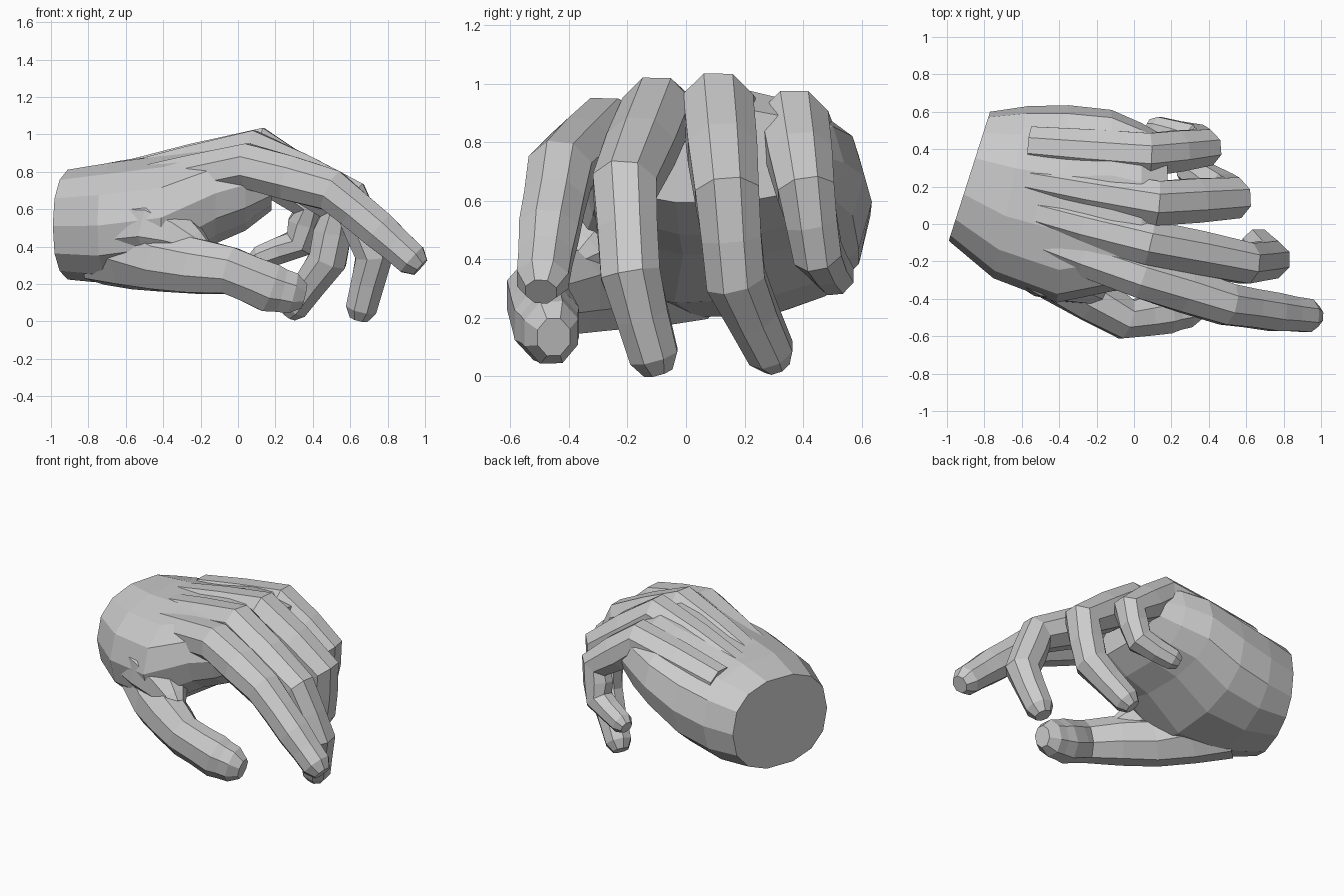
import bpy, bmesh, math
from mathutils import Vector

if "Cube" in bpy.data.objects:
    bpy.data.objects.remove(bpy.data.objects["Cube"])


def loft(name, rings):
    """Skin a list of closed rings, with fan caps on both ends."""
    bm = bmesh.new()
    loops = [[bm.verts.new(p) for p in r] for r in rings]
    n = len(rings[0])
    for a, b in zip(loops, loops[1:]):
        for i in range(n):
            j = (i + 1) % n
            bm.faces.new((a[i], a[j], b[j], b[i]))
    for end in (loops[0], loops[-1]):
        c = bm.verts.new(sum((v.co for v in end), Vector()) / n)
        for i in range(n):
            bm.faces.new((end[i], end[(i + 1) % n], c))
    bmesh.ops.recalc_face_normals(bm, faces=bm.faces)
    me = bpy.data.meshes.new(name)
    bm.to_mesh(me)
    bm.free()
    ob = bpy.data.objects.new(name, me)
    bpy.context.collection.objects.link(ob)
    return ob


def digit(name, joints, side=(0, 1, 0), flat=1.0, sides=8):
    """Tube through joints (x, y, z, radius), pinched between them, blunt tip."""
    pts = []
    for k, (a, b) in enumerate(zip(joints, joints[1:])):
        pts.append((Vector(a[:3]), a[3]))
        pinch = 0.97 if k > 1 else 1.03
        pts.append(((Vector(a[:3]) + Vector(b[:3])) / 2, (a[3] + b[3]) / 2 * pinch))
    end, r = Vector(joints[-1][:3]), joints[-1][3]
    out = (end - pts[-1][0]).normalized()
    pts += [(end, r), (end + out * r * 0.65, r * 0.6)]
    rings = []
    for i, (p, rad) in enumerate(pts):
        t = (pts[min(i + 1, len(pts) - 1)][0] - pts[max(i - 1, 0)][0]).normalized()
        u = Vector(side)
        u = (u - t * u.dot(t)).normalized()
        w = t.cross(u)
        ring = []
        for s in range(sides):
            ang = 2 * math.pi * (s + 0.5) / sides
            ring.append(p + u * rad * math.cos(ang) + w * rad * flat * math.sin(ang))
        rings.append(ring)
    return loft(name, rings)


# Palm sections: x, y min, y max, z bottom, z top, yaw, roll
sections = [
    (-0.88, -0.09, 0.60, 0.22, 0.82, 0.32, 0.03),
    (-0.66, -0.29, 0.63, 0.20, 0.86, 0.20, 0.04),
    (-0.38, -0.42, 0.635, 0.25, 0.90, 0.06, 0.04),
    (-0.12, -0.36, 0.61, 0.41, 0.96, 0.00, 0.0),
    (0.04, -0.34, 0.54, 0.48, 0.98, 0.00, 0.0),
    (0.18, -0.31, 0.46, 0.59, 0.92, 0.00, 0.0),
]
rings = []
for x, y0, y1, z0, z1, yaw, roll in sections:
    ring = []
    for s in range(14):
        a = 2 * math.pi * s / 14
        c, d = math.cos(a), math.sin(a)
        dy = (y1 - y0) / 2 * math.copysign(abs(c) ** 0.85, c)
        dz = (z1 - z0) / 2 * math.copysign(abs(d) ** 0.85, d)
        ring.append(Vector((x + yaw * dy, (y0 + y1) / 2 + dy, (z0 + z1) / 2 + dz + roll * dy)))
    rings.append(ring)
loft("palm", rings)

# Fingers: back-of-hand ridge, knuckle, two joints, tip
digit("index_finger", [(-0.55, -0.06, 0.72, 0.11), (0.05, -0.28, 0.83, 0.13),
                       (0.50, -0.43, 0.70, 0.12), (0.75, -0.47, 0.49, 0.11),
                       (0.93, -0.49, 0.33, 0.095)])
digit("middle_finger", [(-0.58, 0.08, 0.75, 0.11), (0.08, -0.10, 0.90, 0.13),
                        (0.60, -0.21, 0.65, 0.118), (0.73, -0.19, 0.35, 0.11),
                        (0.66, -0.11, 0.07, 0.09)])
digit("ring_finger", [(-0.58, 0.24, 0.77, 0.10), (0.12, 0.11, 0.915, 0.13),
                      (0.53, 0.14, 0.62, 0.118), (0.48, 0.17, 0.33, 0.11),
                      (0.30, 0.29, 0.08, 0.085)])
digit("little_finger", [(-0.55, 0.42, 0.75, 0.11), (0.08, 0.37, 0.86, 0.125),
                        (0.38, 0.41, 0.63, 0.105), (0.33, 0.45, 0.42, 0.09),
                        (0.12, 0.51, 0.34, 0.07)])

# Thumb with its fleshy base
digit("thumb", [(-0.70, 0.02, 0.42, 0.20), (-0.40, -0.29, 0.32, 0.145),
                (-0.04, -0.51, 0.27, 0.115), (0.17, -0.475, 0.18, 0.12),
                (0.29, -0.46, 0.15, 0.10)], flat=1.18)

# Skin between thumb and index finger
digit("thumb_web", [(-0.66, -0.05, 0.52, 0.22), (-0.42, -0.24, 0.50, 0.19),
                    (-0.22, -0.36, 0.41, 0.08)])
